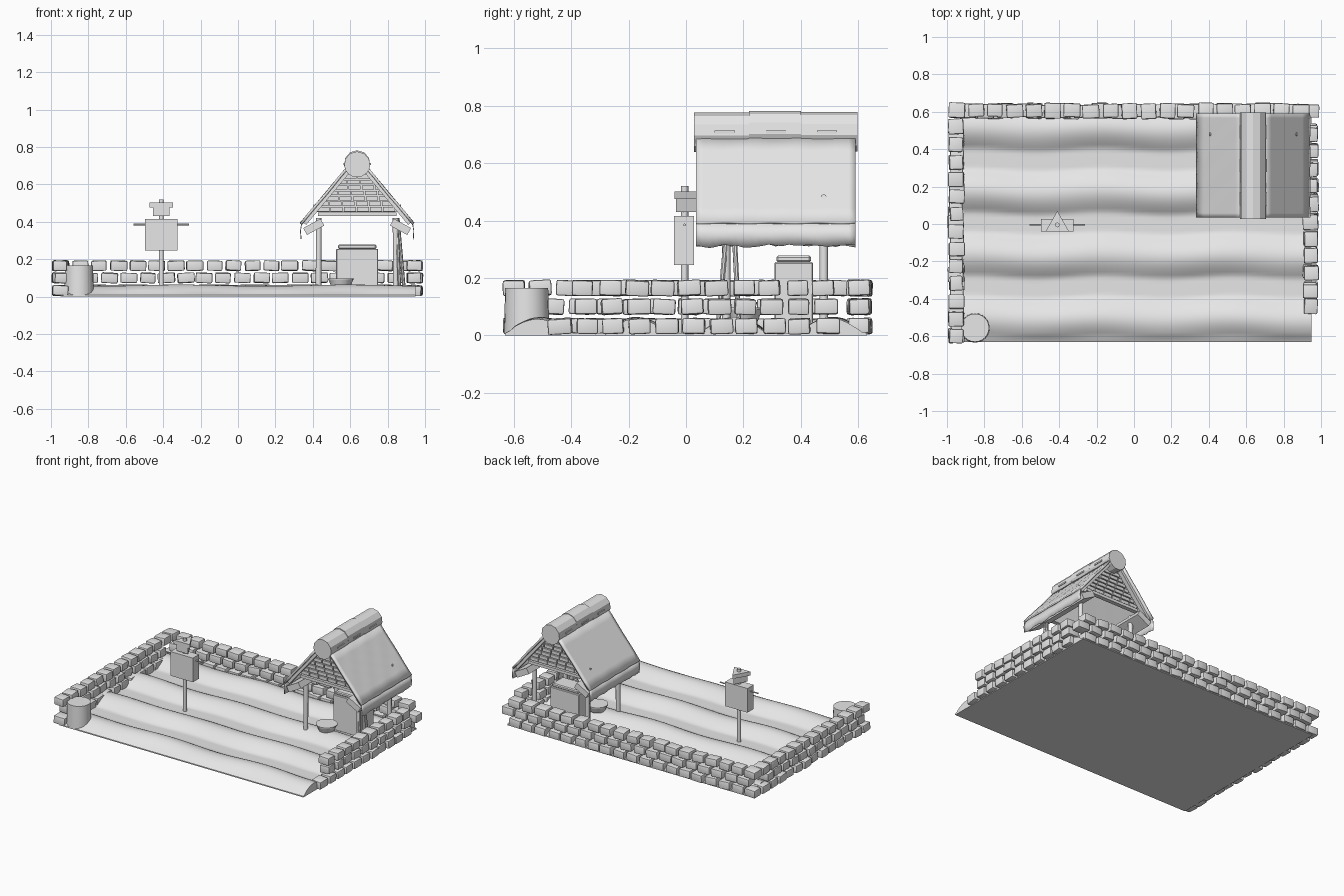
import bpy, bmesh, math, random
from mathutils import Vector, Matrix, Euler

random.seed(4)
old = bpy.data.objects.get("Cube")
if old:
    bpy.data.objects.remove(old)

GREY = (0.8, 0.8, 0.8, 1)
clay = bpy.data.materials.new("plain grey")
clay.use_nodes = True
clay.diffuse_color = GREY
clay.node_tree.nodes["Principled BSDF"].inputs["Base Color"].default_value = GREY


def finish(name, bm, smooth=None):
    bmesh.ops.recalc_face_normals(bm, faces=bm.faces)
    mesh = bpy.data.meshes.new(name)
    bm.to_mesh(mesh)
    bm.free()
    mesh.materials.append(clay)
    obj = bpy.data.objects.new(name, mesh)
    bpy.context.collection.objects.link(obj)
    if smooth:
        mesh.shade_smooth()
        mesh.set_sharp_from_angle(angle=math.radians(smooth))
    return obj


def add_box(bm, size, loc, rot=(0, 0, 0)):
    m = Matrix.LocRotScale(Vector(loc), Euler(rot), Vector(size))
    return bmesh.ops.create_cube(bm, size=1, matrix=m)["verts"]


def box(name, size, loc, rot=(0, 0, 0), bevel=0):
    bm = bmesh.new()
    add_box(bm, size, loc, rot)
    obj = finish(name, bm)
    if bevel:
        mod = obj.modifiers.new("bevel", "BEVEL")
        mod.width = bevel
    return obj


def rod(name, start, end, r1, r2=None, sides=10, smooth=40):
    a, b = Vector(start), Vector(end)
    d = b - a
    m = Matrix.Translation((a + b) / 2) @ d.to_track_quat("Z", "Y").to_matrix().to_4x4()
    bm = bmesh.new()
    bmesh.ops.create_cone(bm, cap_ends=True, segments=sides, radius1=r1,
                          radius2=r1 if r2 is None else r2, depth=d.length, matrix=m)
    return finish(name, bm, smooth)


# Ploughed ground with four soft ridges and flat furrows
RIDGES = (-0.51, -0.17, 0.17, 0.51)


def soil(x, y):
    y += 0.008 * math.sin(x * 9) * (1 if y > -0.6 else 0)
    t = min(abs(y - c) for c in RIDGES)
    swell = 0.052 + 0.004 * math.sin(x * 7 + y * 5)
    return 0.008 + (swell * math.cos(t / 0.115 * math.pi / 2) if t < 0.115 else 0)


bm = bmesh.new()
bmesh.ops.create_grid(bm, x_segments=40, y_segments=74, size=1)
for v in bm.verts:
    v.co.x *= 0.95
    v.co.y *= 0.63
    v.co.z = soil(v.co.x, v.co.y)
rim = [e for e in bm.edges if e.is_boundary]
skirt = bmesh.ops.extrude_edge_only(bm, edges=rim)["geom"]
for v in skirt:
    if isinstance(v, bmesh.types.BMVert):
        v.co.z = 0
bmesh.ops.holes_fill(bm, edges=[e for e in bm.edges if e.is_boundary], sides=0)
finish("ploughed_ground", bm, 40)


# Dry stone walls: three staggered rows of uneven rounded stones
def wall(name, start, end, step, trim=0):
    bm = bmesh.new()
    a, b = Vector(start), Vector(end)
    d = (b - a).normalized()
    turn = math.atan2(d.y, d.x)
    for row, z in enumerate((0.032, 0.1, 0.165)):
        pos = step * (0.45 + (row % 2) * 0.5) + trim * row
        stop = (b - a).length - step * 0.4
        while pos <= stop + 0.02:
            p = a + d * pos
            width = step * random.uniform(0.78, 0.9)
            tilt = [random.uniform(-0.06, 0.06) for _ in range(3)]
            add_box(bm, (width, 0.075 + random.uniform(-0.008, 0.01), 0.054),
                    (p.x + random.uniform(-0.004, 0.004), p.y + random.uniform(-0.004, 0.004), z),
                    (tilt[0], tilt[1], turn + tilt[2]))
            pos += step
    bmesh.ops.bevel(bm, geom=bm.edges[:], offset=0.009, segments=2, affect="EDGES", profile=0.6)
    for v in bm.verts:
        v.co.z = max(v.co.z, 0.002)
    finish(name, bm, 35)


wall("back_wall", (-0.99, 0.605), (0.99, 0.605), 0.102)
wall("right_wall", (-0.95, -0.64), (-0.95, 0.57), 0.093)
wall("left_wall", (0.945, -0.48), (0.945, 0.57), 0.093, trim=0.04)

# Barrel in the front corner
rod("barrel", (-0.85, -0.555, 0.005), (-0.85, -0.555, 0.165), 0.079, 0.075, 24)

# Scarecrow
SX = -0.41
rod("scarecrow_pole", (SX, -0.005, 0.005), (SX, -0.005, 0.52), 0.013)
box("scarecrow_body", (0.175, 0.068, 0.17), (SX, -0.007, 0.33))
rod("scarecrow_arms", (SX - 0.148, -0.005, 0.385), (SX + 0.148, -0.005, 0.385), 0.005, sides=6)


def triangle_block(name, half, back, tip, z0, z1):
    bm = bmesh.new()
    base = [bm.verts.new((SX + x, y, z0)) for x, y in ((-half, back), (half, back), (0, tip))]
    face = bm.faces.new(base)
    top = bmesh.ops.extrude_face_region(bm, geom=[face])["geom"]
    for v in top:
        if isinstance(v, bmesh.types.BMVert):
            v.co.z = z1
    finish(name, bm)


triangle_block("scarecrow_head", 0.045, -0.035, 0.055, 0.43, 0.475)
triangle_block("scarecrow_hat", 0.063, -0.04, 0.07, 0.475, 0.502)

# Shelter
CX, Y0, Y1 = 0.637, 0.035, 0.59
YM = (Y0 + Y1) / 2


def roof_sheet(name, side, profile, thick, ragged):
    bm = bmesh.new()
    rows = []
    for k in range(25):
        y = Y0 + (Y1 - Y0) * k / 24
        row = []
        for i, (x, z) in enumerate(profile):
            wave = 0.004 * math.sin(k * 0.9 + i * 1.7)
            drop = random.uniform(-ragged, ragged) if i == len(profile) - 1 else 0
            row.append(bm.verts.new((CX + side * x, y, z + wave * 0.5 + drop)))
        rows.append(row)
    for r0, r1 in zip(rows, rows[1:]):
        for i in range(len(profile) - 1):
            bm.faces.new((r0[i], r0[i + 1], r1[i + 1], r1[i]))
    obj = finish(name, bm, 50)
    mod = obj.modifiers.new("thickness", "SOLIDIFY")
    mod.thickness = thick
    mod.offset = 0


for side, word in ((-1, "right"), (1, "left")):
    slope = [(0.05 + 0.25 * t / 6, 0.69 - 0.3 * t / 6) for t in range(7)]
    roof_sheet(word + "_roof_panel", side, slope, 0.014, 0.0)
    roof_sheet(word + "_roof_fringe", side, [(0.297, 0.39), (0.303, 0.35), (0.3, 0.312)], 0.004, 0.006)
    box(word + "_eave_board", (0.105, Y1 - Y0 - 0.01, 0.042), (CX + side * 0.232, YM, 0.373),
        (0, side * 0.5, 0))
    rod(word + "_roof_peg", (CX + side * 0.2, 0.48, 0.475), (CX + side * 0.235, 0.48, 0.482), 0.01, sides=8)
    for y, end in ((0.065, "front"), (0.56, "back")):
        box(f"{word}_{end}_rafter", (0.36, 0.03, 0.02), (CX + side * 0.165, y, 0.528),
            (0, side * math.atan2(0.3, 0.25), 0))
    for y, end in ((0.14, "front"), (0.48, "back")):
        rod(f"{word}_{end}_post", (CX + side * 0.207, y, 0.01), (CX + side * 0.205, y, 0.42), 0.015)

# Gables of short staggered slats over a tie beam
for y, end in ((0.1, "front"), (0.53, "back")):
    box(end + "_tie_beam", (0.42, 0.03, 0.02), (CX, y, 0.44))
    bm = bmesh.new()
    for row in range(7):
        z = 0.467 + row * 0.029
        half = 0.245 - (z - 0.43) * 0.83
        add_box(bm, (half * 2, 0.006, 0.029), (CX, y + (0.008 if end == "front" else -0.008), z))
        x = -half
        cut = 0.04 if row % 2 else 0.07
        while x < half - 0.01:
            w = min(cut, half - x)
            add_box(bm, (w - 0.006, 0.016, 0.022), (CX + x + w / 2, y, z))
            x += w
            cut = 0.07
    finish(end + "_gable_slats", bm)

# Ridge log in three slightly offset lengths, with flat staples
cuts = (0.028, 0.22, 0.4, 0.597)
for i, (a, b) in enumerate(zip(cuts, cuts[1:])):
    lift = (0, 0.006, 0.002)[i]
    rod(f"ridge_log_{i + 1}", (CX, a, 0.706 + lift), (CX, b, 0.706 + lift), 0.07, sides=11, smooth=20)
    for side in (-1, 1):
        box(f"log_staple_{i + 1}", (0.008, 0.07, 0.01), (CX + side * 0.069, 0.135 + i * 0.178, 0.709))

# Things kept under the shelter
box("storage_chest", (0.225, 0.135, 0.25), (CX, 0.375, 0.13), bevel=0.004)
box("chest_lid", (0.205, 0.12, 0.024), (CX, 0.375, 0.266), bevel=0.006)
rod("bowl", (0.55, 0.2, 0.05), (0.55, 0.2, 0.09), 0.05, 0.066, 16)
rod("bowl_rim", (0.55, 0.2, 0.09), (0.55, 0.2, 0.097), 0.07, sides=16)
rod("leaning_stick", (0.89, 0.185, 0.02), (0.855, 0.165, 0.42), 0.009, sides=8)
rod("leaning_pole", (0.865, 0.11, 0.02), (0.85, 0.145, 0.4), 0.009, sides=8)
